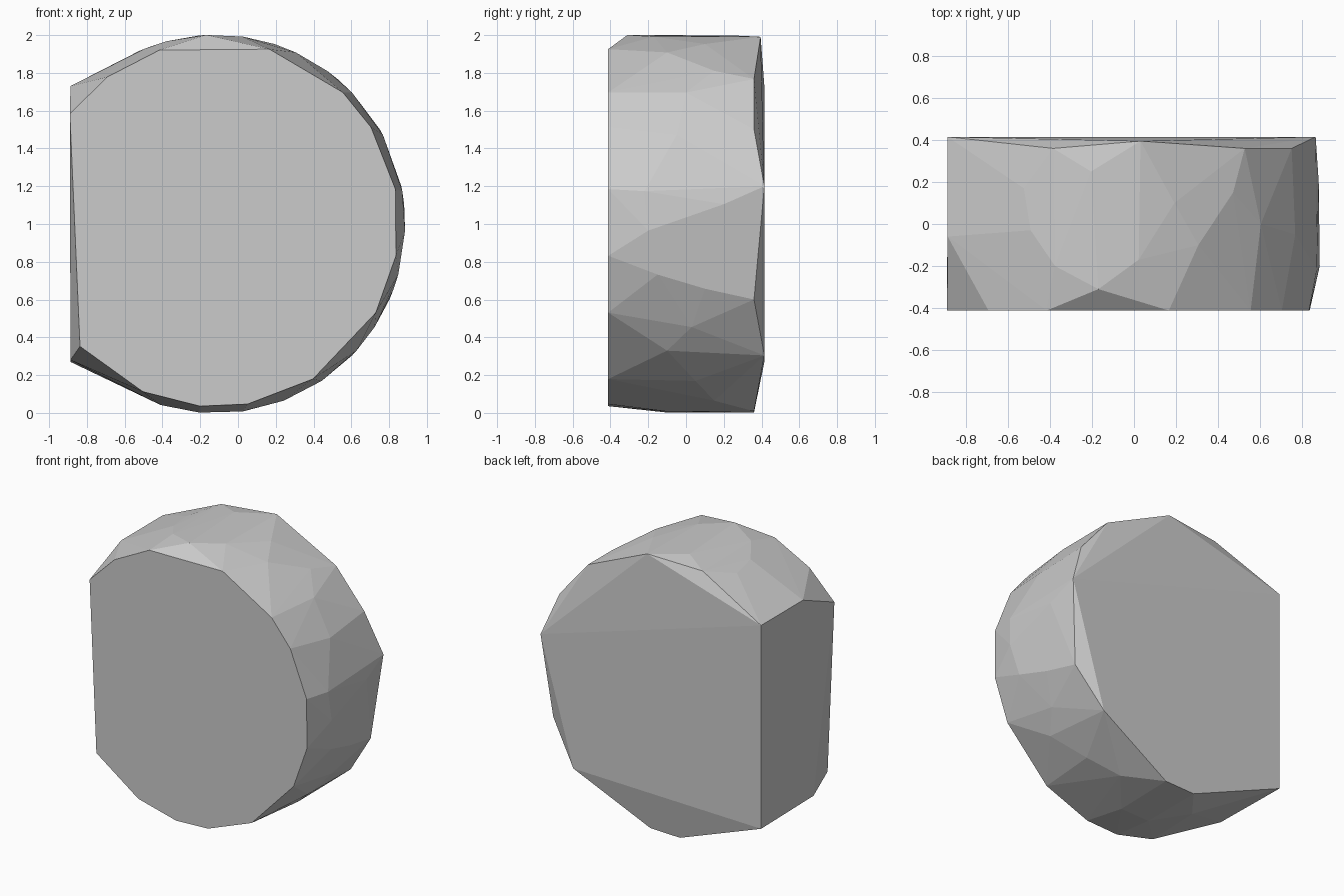
import bpy
import bmesh
from math import sin, cos, radians

cube = bpy.data.objects.get("Cube")
if cube:
    bpy.data.objects.remove(cube, do_unlink=True)

FRONT, BACK, BEVEL = -0.412, 0.415, 0.36
LEFT_CUT = -0.887
CENTRE_X, CENTRE_Z = -0.117, 1.0


def on_round(angle, y, radius=1.002):
    """Point on the rounded rim of the stone."""
    a = radians(angle)
    return (CENTRE_X + radius * cos(a), y, CENTRE_Z + radius * sin(a))


# Front face outline
front_angles = [11, -10, -29, -58, -80, -95, -113.5, -138,
                143, 126.5, 108, 73, 46, 32]
points = [on_round(a, FRONT, 0.968) for a in front_angles]

# Back face outline and the chipped corners just in front of it
points += [on_round(a, BACK) for a in (11.5, -44)]
points.append(on_round(81.5, 0.395))
points += [on_round(a, BEVEL) for a in (50, 30, -23.5, -81.5, -95, 105.5)]

# Flat cut side: four corners
points += [(LEFT_CUT, y, z) for y, z in
           ((BACK, 1.73), (-0.06, 1.73), (BACK, 0.27), (-0.18, 0.28))]

# Irregular facets around the rim: angle and depth
rim_facets = [(114, 0.17), (112, -0.03), (105, -0.2), (93, -0.31), (95, 0.25),
              (82, -0.17), (72, 0.1), (65, -0.1), (54, 0.15), (44, 0),
              (28, -0.05), (10, -0.22), (6, 0.2), (-2, -0.2), (-15.5, -0.15),
              (-20, 0.1), (-33, 0.03), (-42, -0.1), (-56, 0.05), (-69, 0.15),
              (-82, -0.1), (-95, -0.1), (-107, 0.1)]
points += [on_round(a, y) for a, y in rim_facets]

# Wrap the points in a hull
bm = bmesh.new()
for p in points:
    bm.verts.new(p)
hull = bmesh.ops.convex_hull(bm, input=bm.verts[:])
loose = {v for v in hull["geom_interior"] + hull["geom_unused"]
         if isinstance(v, bmesh.types.BMVert)}
bmesh.ops.delete(bm, geom=list(loose), context="VERTS")
bmesh.ops.dissolve_limit(bm, angle_limit=radians(1),
                         verts=bm.verts[:], edges=bm.edges[:])
bmesh.ops.recalc_face_normals(bm, faces=bm.faces[:])
mesh = bpy.data.meshes.new("stone")
bm.to_mesh(mesh)
bm.free()

# Plain grey stone
grey = bpy.data.materials.new("stone grey")
grey.use_nodes = True
colour = (0.6, 0.6, 0.6, 1)
grey.diffuse_color = colour
grey.node_tree.nodes["Principled BSDF"].inputs["Base Color"].default_value = colour
mesh.materials.append(grey)

stone = bpy.data.objects.new("stone", mesh)
bpy.context.collection.objects.link(stone)
